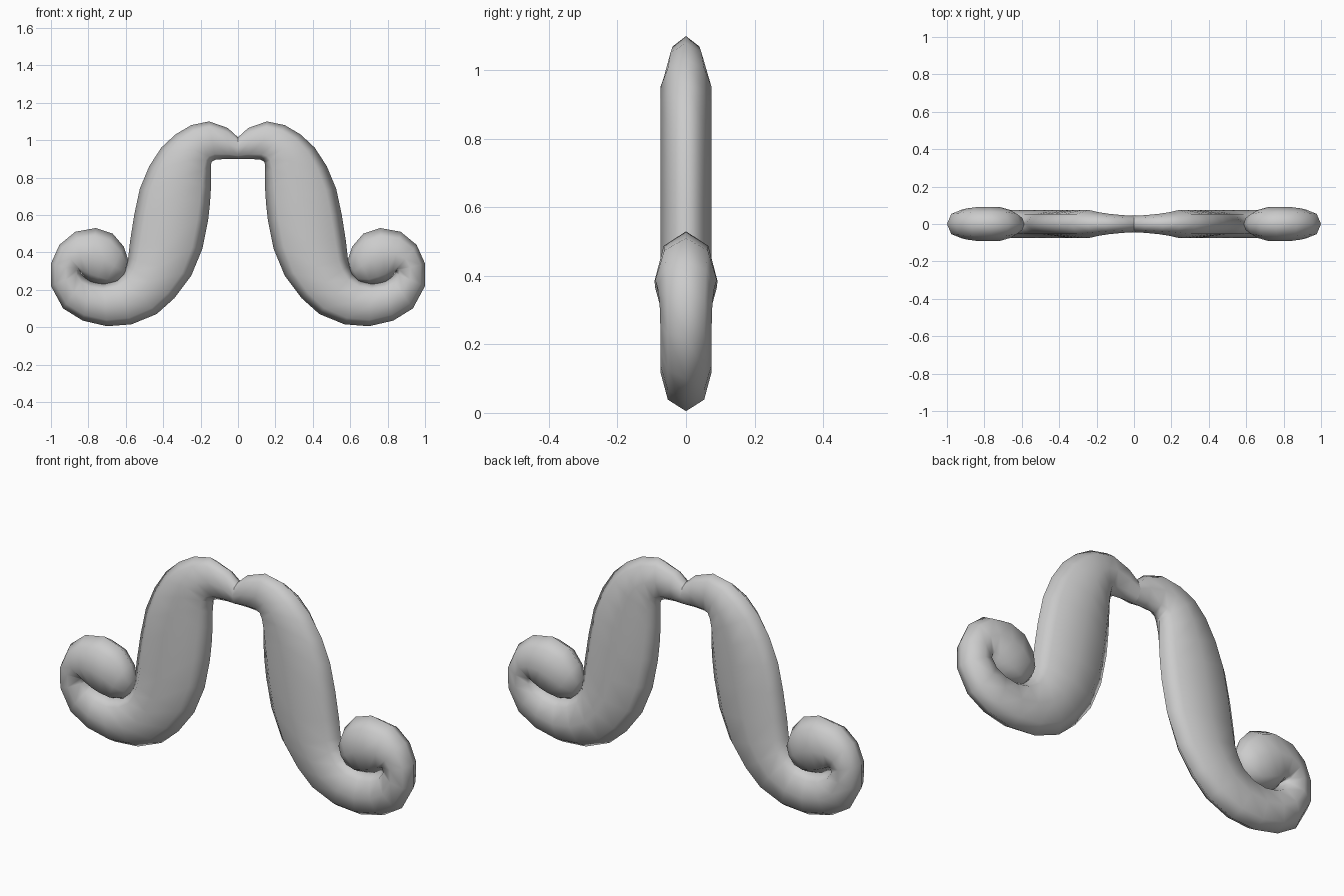
import bpy, bmesh, math
from mathutils import Vector

SIDES = 8
# Cross-sections of one half: upper/inner edge x,z - lower/outer edge x,z - half depth
SECTIONS = [
    (0.00, 1.015, 0.00, 0.90, 0.045),
    (0.055, 1.065, 0.06, 0.90, 0.047),
    (0.155, 1.10, 0.12, 0.895, 0.055),
    (0.25, 1.08, 0.14, 0.885, 0.064),
    (0.335, 1.03, 0.145, 0.87, 0.075),
    (0.41, 0.96, 0.145, 0.82, 0.075),
    (0.475, 0.86, 0.145, 0.74, 0.075),
    (0.525, 0.74, 0.15, 0.66, 0.075),
    (0.555, 0.60, 0.16, 0.57, 0.075),
    (0.577, 0.46, 0.19, 0.42, 0.075),
    (0.587, 0.37, 0.25, 0.275, 0.075),
    (0.595, 0.33, 0.34, 0.155, 0.075),
    (0.615, 0.285, 0.435, 0.07, 0.075),
    (0.66, 0.25, 0.57, 0.015, 0.075),
    (0.72, 0.235, 0.70, 0.005, 0.075),
    (0.78, 0.245, 0.83, 0.035, 0.075),
    (0.82, 0.265, 0.935, 0.10, 0.075),
    (0.84, 0.29, 1.00, 0.22, 0.075),
    (0.84, 0.30, 1.00, 0.34, 0.077),
    (0.835, 0.29, 0.955, 0.44, 0.083),
    (0.82, 0.265, 0.87, 0.51, 0.09),
    (0.79, 0.24, 0.76, 0.53, 0.092),
    (0.76, 0.23, 0.67, 0.50, 0.09),
    (0.715, 0.225, 0.61, 0.43, 0.075),
    (0.65, 0.24, 0.587, 0.36, 0.045),
]
TIP = (0.605, 0, 0.285)

# Loft the half moustache with its curled end
bm = bmesh.new()
rings = []
for ax, az, bx, bz, depth in SECTIONS:
    a, b = Vector((ax, 0, az)), Vector((bx, 0, bz))
    mid, half = (a + b) / 2, (a - b) / 2
    ring = []
    for i in range(SIDES):
        t = 2 * math.pi * i / SIDES
        ring.append(bm.verts.new(mid + half * math.cos(t) + Vector((0, depth * math.sin(t), 0))))
    rings.append(ring)
for r, s in zip(rings, rings[1:]):
    for i in range(SIDES):
        j = (i + 1) % SIDES
        bm.faces.new((r[i], r[j], s[j], s[i]))
tip = bm.verts.new(TIP)
for i in range(SIDES):
    bm.faces.new((rings[-1][i], rings[-1][(i + 1) % SIDES], tip))
bmesh.ops.recalc_face_normals(bm, faces=bm.faces)
# keep normals outward on the open shell
probe = min(bm.faces, key=lambda f: f.calc_center_median().y)
if probe.normal.y > 0:
    bmesh.ops.reverse_faces(bm, faces=bm.faces)
for f in bm.faces:
    f.smooth = True

mesh = bpy.data.meshes.new("moustache")
bm.to_mesh(mesh)
bm.free()
obj = bpy.data.objects.new("moustache", mesh)
bpy.context.collection.objects.link(obj)

# Mirrored left half, left unmerged so the centre seam stays crisp
mirror = obj.modifiers.new("mirror", 'MIRROR')
mirror.use_axis = (True, False, False)
mirror.use_mirror_merge = False
